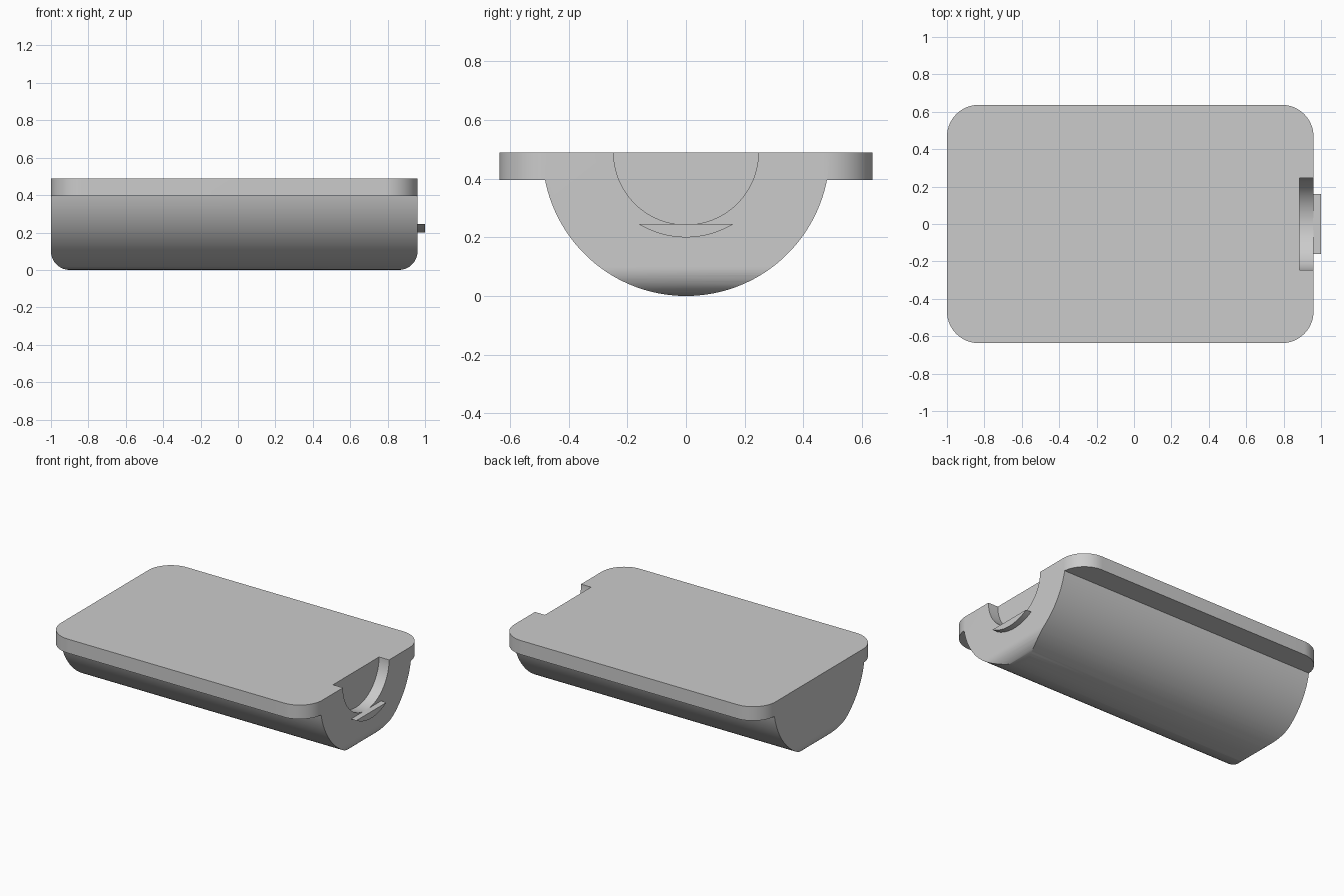
import bpy, bmesh, math

if "Cube" in bpy.data.objects:
    bpy.data.objects.remove(bpy.data.objects["Cube"])

X0, X1, TOP, R, HALF_W = -1.0, 0.96, 0.49, 0.49, 0.637


def arc(cx, cy, r, a0, a1, n):
    """Points on an arc, angles in degrees."""
    return [(cx + r * math.cos(math.radians(a0 + (a1 - a0) * i / n)),
             cy + r * math.sin(math.radians(a0 + (a1 - a0) * i / n))) for i in range(n + 1)]


def prism(name, outline, axis, lo, hi):
    """Extrude a 2D outline along one axis (the outline uses the other two, in order)."""
    def place(p, d):
        v = list(p)
        v.insert("xyz".index(axis), d)
        return v
    bm = bmesh.new()
    a = [bm.verts.new(place(p, lo)) for p in outline]
    b = [bm.verts.new(place(p, hi)) for p in outline]
    n = len(a)
    bm.faces.new(a)
    bm.faces.new(b)
    for i in range(n):
        j = (i + 1) % n
        bm.faces.new((a[i], a[j], b[j], b[i]))
    bmesh.ops.recalc_face_normals(bm, faces=bm.faces[:])
    me = bpy.data.meshes.new(name)
    bm.to_mesh(me)
    bm.free()
    ob = bpy.data.objects.new(name, me)
    bpy.context.collection.objects.link(ob)
    return ob


def activate(ob):
    bpy.ops.object.select_all(action='DESELECT')
    ob.select_set(True)
    bpy.context.view_layer.objects.active = ob


def cut(ob, tool, op):
    """Apply a boolean and discard the helper."""
    activate(ob)
    m = ob.modifiers.new("cut", 'BOOLEAN')
    m.object, m.operation, m.solver = tool, op, 'EXACT'
    bpy.ops.object.modifier_apply(modifier=m.name)
    bpy.data.objects.remove(tool)


# Half-round body with a flanged top plate, as one cross-section
flange_z = 0.395
a = math.degrees(math.asin((TOP - flange_z) / R))
section = ([(HALF_W, TOP), (-HALF_W, TOP), (-HALF_W, flange_z)]
           + arc(0, TOP, R, 180 + a, 360 - a, 96) + [(HALF_W, flange_z)])
body = prism("flanged_body", section, "x", X0 - 0.05, X1 + 0.05)

# Rounded plate corners, seen from above
r = 0.17
corners = [(X1 - r, HALF_W - r, 0), (X0 + r, HALF_W - r, 90),
           (X0 + r, r - HALF_W, 180), (X1 - r, r - HALF_W, 270)]
plan = [p for cx, cy, s in corners for p in arc(cx, cy, r, s, s + 90, 20)]
cut(body, prism("plan_cutter", plan, "z", -0.2, 0.8), 'INTERSECT')

# Rounded lower ends, seen from the front
f = 0.1
side = ([(X1, 0.8), (X0, 0.8)] + arc(X0 + f, f, f, 180, 270, 16)
        + arc(X1 - f, f, f, 270, 360, 16))
cut(body, prism("side_cutter", side, "y", -0.9, 0.9), 'INTERSECT')

# Half-round recess in the right end
recess = arc(0, TOP, 0.247, 180, 360, 48) + [(0.247, 0.7), (-0.247, 0.7)]
cut(body, prism("recess_cutter", recess, "x", 0.885, 1.2), 'DIFFERENCE')

# Crescent-shaped catch below the recess
chord, sag, low = 0.161, 0.045, 0.2
cr = (chord ** 2 + sag ** 2) / (2 * sag)
h = math.degrees(math.asin(chord / cr))
catch = prism("catch_lip", arc(0, low + cr, cr, 270 - h, 270 + h, 24), "x", X1 - 0.002, 1.0)

for ob in (body, catch):
    activate(ob)
    bpy.ops.object.shade_smooth_by_angle(angle=math.radians(30))
